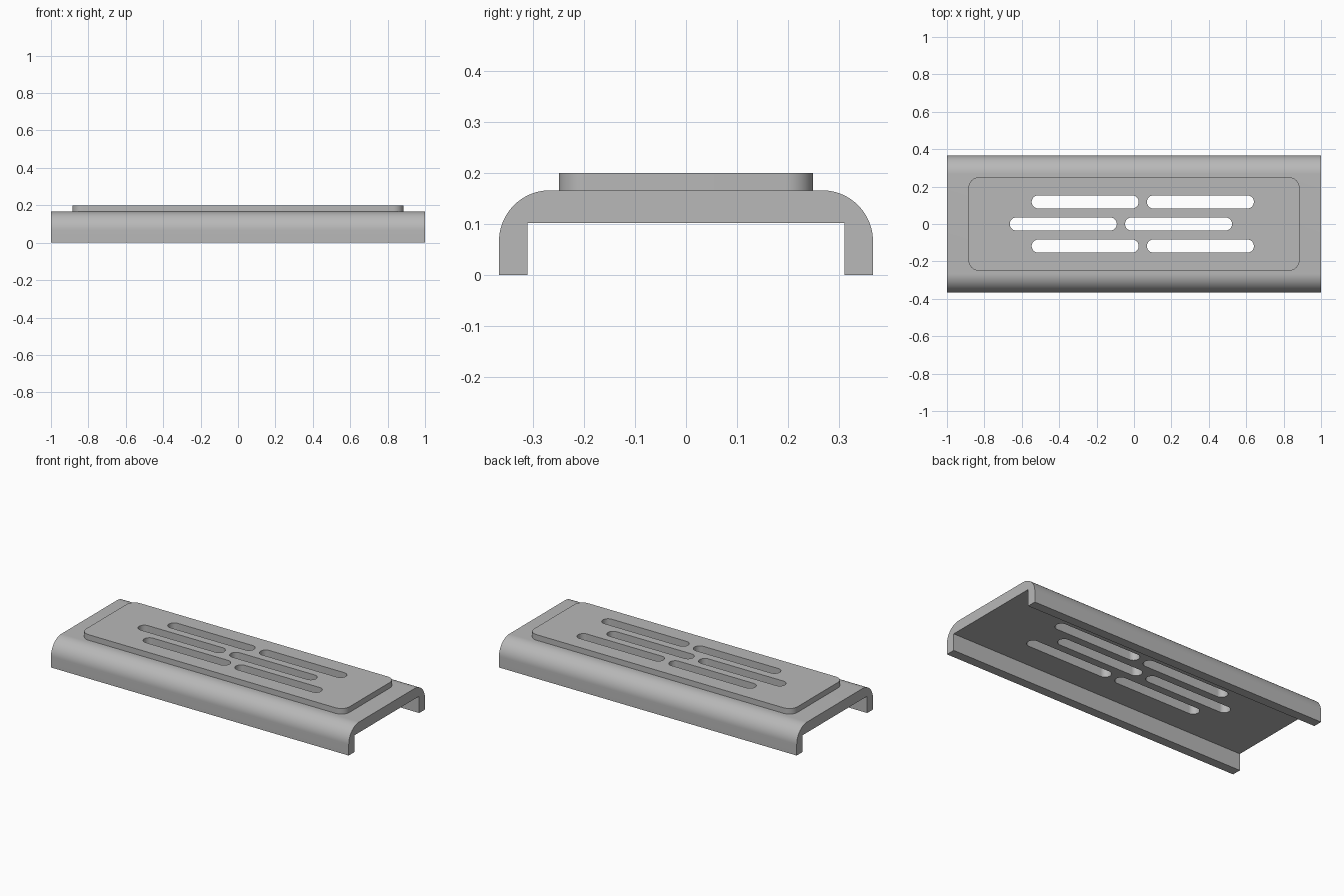
import bpy
import bmesh
from math import cos, sin, pi, radians
from mathutils import Matrix, Vector

cube = bpy.data.objects.get("Cube")
if cube:
    bpy.data.objects.remove(cube, do_unlink=True)

grey = bpy.data.materials.new("plain grey")
grey.use_nodes = True
grey.diffuse_color = (0.48, 0.48, 0.48, 1)
grey.node_tree.nodes["Principled BSDF"].inputs["Base Color"].default_value = grey.diffuse_color


def arc(cx, cy, r, start, end, steps=12):
    """Points along an arc, angles in degrees."""
    angles = [radians(start + (end - start) * i / steps) for i in range(steps + 1)]
    return [(cx + r * cos(a), cy + r * sin(a)) for a in angles]


def rounded_rect(length, width, r, cx=0, cy=0):
    """Outline of a rectangle with rounded corners."""
    x, y = length / 2 - r, width / 2 - r
    points = []
    for i, (sx, sy) in enumerate([(1, 1), (-1, 1), (-1, -1), (1, -1)]):
        points += arc(cx + sx * x, cy + sy * y, r, 90 * i, 90 * i + 90)
    return points


def extrude(name, outlines, height, matrix):
    """Extrude closed outlines along local z, then place them with the matrix."""
    bm = bmesh.new()
    for outline in outlines:
        face = bm.faces.new([bm.verts.new((u, v, 0)) for u, v in outline])
        result = bmesh.ops.extrude_face_region(bm, geom=[face])
        moved = [g for g in result["geom"] if isinstance(g, bmesh.types.BMVert)]
        bmesh.ops.translate(bm, verts=moved, vec=Vector((0, 0, height)))
    bmesh.ops.remove_doubles(bm, verts=bm.verts, dist=1e-5)
    bmesh.ops.transform(bm, matrix=matrix, verts=bm.verts)
    bmesh.ops.recalc_face_normals(bm, faces=bm.faces)
    mesh = bpy.data.meshes.new(name)
    bm.to_mesh(mesh)
    bm.free()
    mesh.materials.append(grey)
    obj = bpy.data.objects.new(name, mesh)
    bpy.context.collection.objects.link(obj)
    return obj


# Channel-shaped cover: rounded outer shoulders, square inside
W, H, R = 0.366, 0.166, 0.1
inner_w, inner_h = 0.31, 0.102
section = [(inner_w, 0), (W, 0)]
section += arc(W - R, H - R, R, 0, 90, 20)
section += arc(R - W, H - R, R, 90, 180, 20)
section += [(-W, 0), (-inner_w, 0), (-inner_w, inner_h), (inner_w, inner_h)]
along_x = Matrix(((0, 0, 1, -1), (1, 0, 0, 0), (0, 1, 0, 0), (0, 0, 0, 1)))
cover = extrude("channel_cover", [section], 2, along_x)

# Raised plate on top
plate = extrude("raised_plate", [rounded_rect(1.77, 0.498, 0.055)], 0.2 - H,
                Matrix.Translation((0, 0, H)))

# Three staggered rows of slots through both parts
slots = []
for row in (-1, 0, 1):
    shift = 0.047 if row else -0.07
    for side in (-1, 1):
        slots.append(rounded_rect(0.572, 0.07, 0.0349, shift + side * 0.308, row * 0.118))
cutter = extrude("slot_cutter", slots, 0.3, Matrix.Translation((0, 0, 0.05)))
cutter.hide_render = True

for obj in (cover, plate):
    bpy.ops.object.select_all(action="DESELECT")
    obj.select_set(True)
    bpy.context.view_layer.objects.active = obj
    cut = obj.modifiers.new("slots", "BOOLEAN")
    cut.operation = "DIFFERENCE"
    cut.solver = "EXACT"
    cut.object = cutter
    bpy.ops.object.modifier_apply(modifier=cut.name)
    bpy.ops.object.shade_smooth_by_angle(angle=radians(30))

bpy.data.objects.remove(cutter, do_unlink=True)
